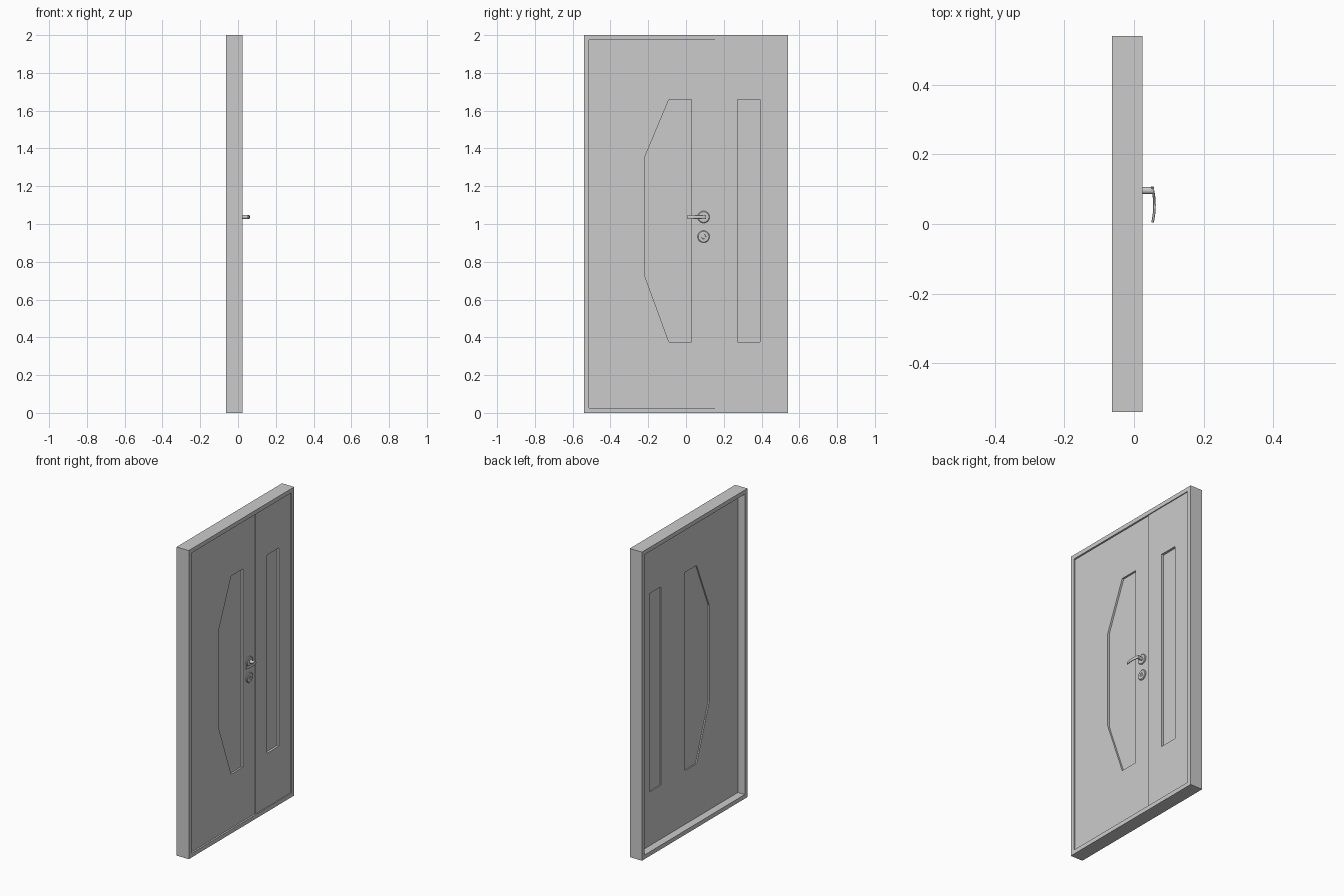
import bpy, bmesh, math
from mathutils import Vector

if "Cube" in bpy.data.objects:
    bpy.data.objects.remove(bpy.data.objects["Cube"])


def finish(name, bm, smooth=False):
    bmesh.ops.recalc_face_normals(bm, faces=bm.faces)
    me = bpy.data.meshes.new(name)
    bm.to_mesh(me)
    bm.free()
    ob = bpy.data.objects.new(name, me)
    bpy.context.collection.objects.link(ob)
    if smooth:
        bpy.ops.object.select_all(action='DESELECT')
        bpy.context.view_layer.objects.active = ob
        ob.select_set(True)
        bpy.ops.object.shade_smooth_by_angle(angle=math.radians(35))
    return ob


def rect(y0, y1, z0, z1):
    return [(y0, z0), (y1, z0), (y1, z1), (y0, z1)]


def plate(name, loops, x0, x1):
    """Extrude an outline (with optional holes) in the YZ plane from x0 to x1."""
    bm = bmesh.new()
    edges = []
    for loop in loops:
        vs = [bm.verts.new((x0, y, z)) for y, z in loop]
        edges += [bm.edges.new((vs[i - 1], vs[i])) for i in range(len(vs))]
    bmesh.ops.triangle_fill(bm, edges=edges, use_beauty=True, normal=(1, 0, 0))
    ext = bmesh.ops.extrude_face_region(bm, geom=bm.faces[:])
    verts = [g for g in ext['geom'] if isinstance(g, bmesh.types.BMVert)]
    bmesh.ops.translate(bm, verts=verts, vec=(x1 - x0, 0, 0))
    return finish(name, bm)


def lathe(name, profile, y, z, n=32):
    """Revolve (x, radius) points about an axis along x through (y, z)."""
    bm = bmesh.new()
    rings = [[bm.verts.new((x, y + r * math.cos(2 * math.pi * i / n),
                            z + r * math.sin(2 * math.pi * i / n))) for i in range(n)]
             for x, r in profile]
    for a, b in zip(rings, rings[1:]):
        for i in range(n):
            j = (i + 1) % n
            bm.faces.new((a[i], a[j], b[j], b[i]))
    bm.faces.new(rings[0])
    bm.faces.new(rings[-1])
    return finish(name, bm, True)


BACK, FRONT = -0.0625, 0.025      # frame depth
LEAF_BACK = -0.013
MAIN_FRONT, SIDE_FRONT = 0.014, 0.019
W, B, SEAM = 0.54, 0.027, 0.153

# Surrounding frame
plate("door_frame", [rect(-W, W, 0, 2), rect(-W + B, W - B, B, 2 - B)], BACK, FRONT)

# Main leaf with angled window, narrow side leaf with slim window
main_window = [(-0.09, 0.375), (0.03, 0.375), (0.03, 1.66),
               (-0.09, 1.66), (-0.22, 1.35), (-0.22, 0.73)]
side_window = rect(0.272, 0.392, 0.375, 1.66)
plate("main_leaf", [rect(-W + B, SEAM, B, 2 - B), main_window], LEAF_BACK, MAIN_FRONT)
plate("side_leaf", [rect(SEAM, W - B, B, 2 - B), side_window], LEAF_BACK, SIDE_FRONT)

# Window panes, recessed on both sides
plate("main_pane", [main_window], LEAF_BACK + 0.008, MAIN_FRONT - 0.012)
plate("side_pane", [side_window], LEAF_BACK + 0.008, SIDE_FRONT - 0.015)

# Handle rose and neck
HY, HZ = 0.093, 1.037
m = MAIN_FRONT
lathe("handle_rose", [(m, 0.032), (m + 0.005, 0.032), (m + 0.008, 0.028), (m + 0.008, 0.012)], HY, HZ)
lathe("handle_neck", [(m, 0.0105), (0.057, 0.0105)], HY + 0.003, HZ, 24)

# Bowed lever: curved strip seen from above, with height along z
bm = bmesh.new()
N, rows = 12, []
for i in range(N + 1):
    t = i / N
    y = 0.107 - 0.102 * t
    x = 0.0588 - 0.006 * (2 * t - 1.05) ** 2
    hx, hz = 0.0037, 0.0105 - 0.002 * t
    sect = []
    for k in range(12):
        a = 2 * math.pi * k / 12
        c, s = math.cos(a), math.sin(a)
        sect.append(bm.verts.new((x + hx * math.copysign(abs(c) ** 0.6, c), y,
                                  HZ + hz * math.copysign(abs(s) ** 0.6, s))))
    rows.append(sect)
for a, b in zip(rows, rows[1:]):
    for k in range(12):
        j = (k + 1) % 12
        bm.faces.new((a[k], a[j], b[j], b[k]))
bm.faces.new(rows[0])
bm.faces.new(rows[-1])
finish("handle_lever", bm, True)

# Key rose with a raised lock cylinder and key slot
KZ = 0.933
lathe("key_rose", [(m, 0.032), (m + 0.005, 0.032), (m + 0.008, 0.028), (m + 0.008, 0.012),
                   (m + 0.005, 0.011), (m + 0.005, 0.004)], HY, KZ)
lathe("lock_cylinder", [(m, 0.007), (m + 0.007, 0.007)], HY, KZ, 20)
plate("key_slot", [rect(HY - 0.001, HY + 0.001, KZ - 0.004, KZ + 0.004)], m, m + 0.008)
